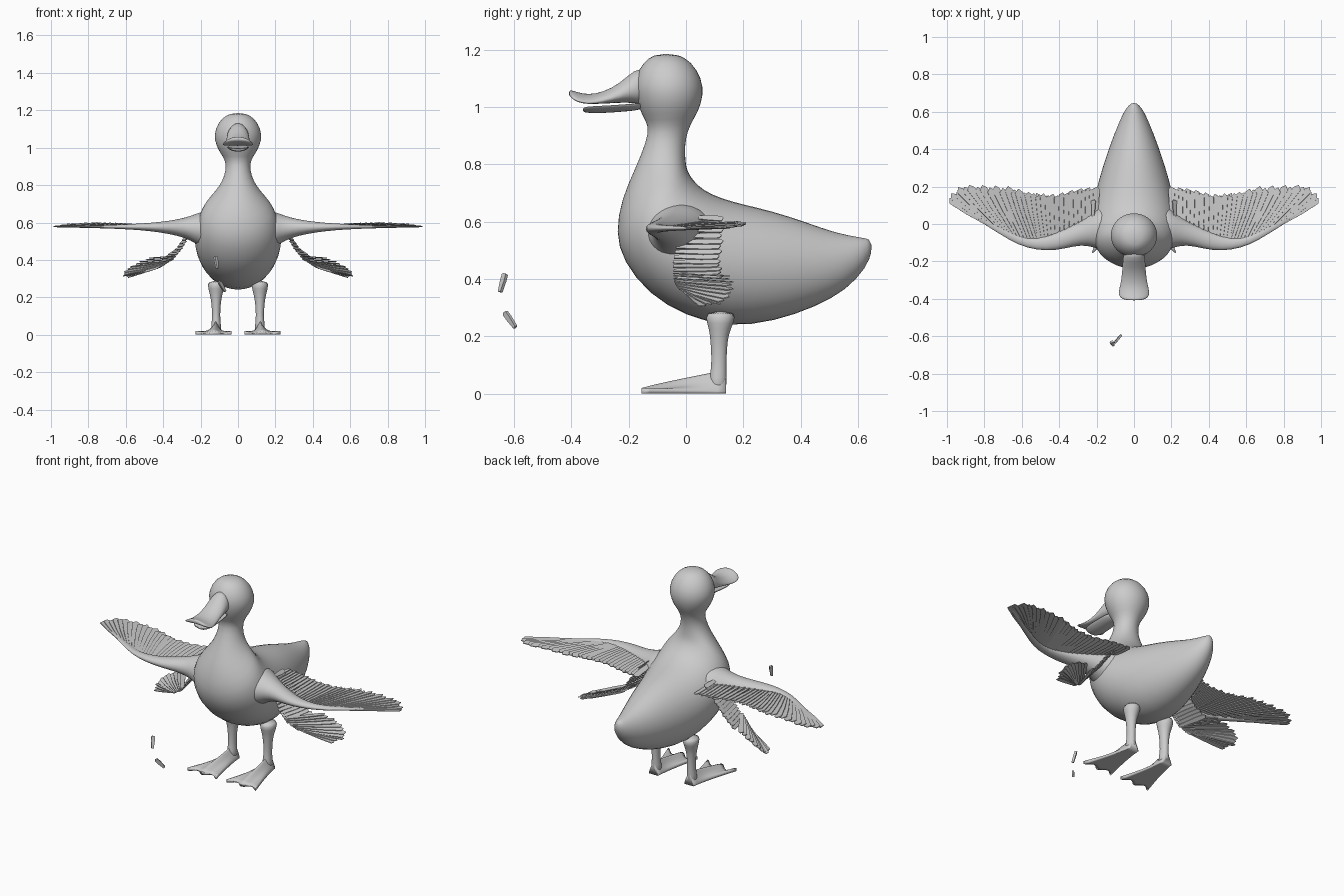
import bpy
import bmesh
from math import sin, cos, pi
from mathutils import Vector

if "Cube" in bpy.data.objects:
    bpy.data.objects.remove(bpy.data.objects["Cube"], do_unlink=True)

GREY = (0.6, 0.6, 0.6, 1)
grey = bpy.data.materials.new("plain_grey")
grey.use_nodes = True
grey.diffuse_color = GREY
grey.node_tree.nodes["Principled BSDF"].inputs["Base Color"].default_value = GREY


def finish(name, bm, mirror=False, subdivide=0, thickness=0, smooth=True):
    mesh = bpy.data.meshes.new(name)
    bmesh.ops.recalc_face_normals(bm, faces=bm.faces)
    bm.to_mesh(mesh)
    bm.free()
    mesh.materials.append(grey)
    obj = bpy.data.objects.new(name, mesh)
    bpy.context.collection.objects.link(obj)
    if thickness:
        solid = obj.modifiers.new("thickness", "SOLIDIFY")
        solid.thickness = thickness
        solid.offset = 0
    if mirror:
        obj.modifiers.new("mirror", "MIRROR").use_mirror_merge = False
    if subdivide:
        sub = obj.modifiers.new("rounding", "SUBSURF")
        sub.levels = sub.render_levels = subdivide
    if smooth:
        for face in mesh.polygons:
            face.use_smooth = True
    return obj


def loft(rings):
    """Skin a list of closed point rings and cap both ends."""
    bm = bmesh.new()
    loops = [[bm.verts.new(p) for p in ring] for ring in rings]
    n = len(loops[0])
    for a, b in zip(loops, loops[1:]):
        for i in range(n):
            j = (i + 1) % n
            bm.faces.new((a[i], a[j], b[j], b[i]))
    bm.faces.new(loops[0])
    bm.faces.new(loops[-1])
    return bm


def ellipse(center, u, v, sides=20):
    c, u, v = Vector(center), Vector(u), Vector(v)
    return [c + u * cos(2 * pi * i / sides) + v * sin(2 * pi * i / sides)
            for i in range(sides)]


def span_ring(y1, z1, y2, z2, width):
    """Ellipse between two side-profile points, with a half width in x."""
    a, b = Vector((0, y1, z1)), Vector((0, y2, z2))
    return ellipse((a + b) / 2, (a - b) / 2, (width, 0, 0))


# Body, neck and head: back edge y, z, front edge y, z, half width
BODY = [
    (.645, .54, .65, .5, .012), (.61, .545, .63, .44, .045),
    (.52, .562, .56, .36, .083), (.42, .6, .45, .3, .125),
    (.3, .64, .31, .25, .17), (.2, .663, .15, .228, .207),
    (.12, .685, 0, .267, .232), (.06, .713, -.13, .342, .238),
    (.025, .747, -.222, .46, .217), (.005, .78, -.248, .56, .19),
    (0, .81, -.226, .68, .13), (-.003, .85, -.18, .78, .085),
    (0, .89, -.138, .88, .063), (.015, .94, -.13, .935, .07),
    (.043, .98, -.155, .97, .1), (.063, 1.04, -.181, 1.04, .13),
    (.057, 1.1, -.181, 1.1, .124), (.02, 1.158, -.152, 1.154, .091),
    (-.03, 1.186, -.11, 1.186, .04),
]
finish("body", loft([span_ring(*r) for r in BODY]), subdivide=1)

# Bill halves: y, top z, bottom z, half width; the sides bend down or up
UPPER = [(-.13, 1.14, 1, .05), (-.18, 1.133, 1.015, .06), (-.23, 1.082, 1.015, .062),
         (-.29, 1.052, 1.011, .067), (-.34, 1.043, 1.012, .078),
         (-.38, 1.052, 1.022, .086), (-.402, 1.06, 1.034, .065), (-.408, 1.056, 1.04, .03)]
LOWER = [(-.14, 1.015, .99, .05), (-.22, 1.005, .983, .055), (-.3, .998, .977, .061),
         (-.35, .997, .979, .055), (-.36, .995, .984, .03)]
for name, rows, bend in (("upper_bill", UPPER, -2.5), ("lower_bill", LOWER, 4)):
    bm = loft([span_ring(y, top, y, low, w) for y, top, low, w in rows])
    for v in bm.verts:
        v.co.z += bend * v.co.x ** 2
    finish(name, bm, subdivide=1)

# Wing arms: x, leading y, trailing y, middle z, half thickness
ARM = [(.12, -.17, .13, .55, .125), (.19, -.135, .09, .562, .1),
       (.25, -.114, .04, .57, .066), (.32, -.118, 0, .573, .044),
       (.42, -.144, -.05, .575, .027), (.52, -.14, -.083, .577, .018),
       (.62, -.113, -.07, .577, .012), (.72, -.053, -.01, .577, .008),
       (.85, .03, .06, .577, .005), (.96, .105, .125, .577, .003)]
finish("wing_arm", loft([
    ellipse((x, (lead + trail) / 2, z), (0, (lead - trail) / 2, 0), (0, 0, h))
    for x, lead, trail, z, h in ARM]), mirror=True, subdivide=1)

# Legs: z, middle y, half depth, half width
LEG = [(.29, .12, .058, .05), (.245, .12, .046, .042), (.21, .116, .033, .032),
       (.16, .115, .028, .024), (.1, .115, .026, .021), (.06, .112, .03, .025),
       (.008, .11, .033, .03)]
finish("leg", loft([ellipse((.117, y, z), (0, d, 0), (w, 0, 0))
                    for z, y, d, w in LEG]), mirror=True, subdivide=1)


# Webbed feet with three toe ridges and a scalloped front edge
def foot_ring(t, columns=16):
    top, bottom = [], []
    half = .03 + .066 * t ** 1.3
    height = .075 * (1 - t) ** .9
    for i in range(columns + 1):
        s = 2 * i / columns - 1
        x = .117 + .013 * t + s * half
        y = .14 - .295 * t + .03 * t ** 3 * sin(pi * s) ** 2
        ridge = .012 * t * cos(pi * s) ** 2
        z = .008 + height * (1 - abs(s)) ** .9 + ridge
        top.append((x, y, z))
        bottom.append((x, y, .002))
    return top + bottom[::-1]


finish("webbed_foot", loft([foot_ring(i / 10) for i in range(11)]), mirror=True)


# Feathers: pointed blades spread between a base line and a tip line
def along(points, t):
    f = t * (len(points) - 1)
    i = min(int(f), len(points) - 2)
    return Vector(points[i]).lerp(Vector(points[i + 1]), f - i)


def add_feather(bm, base, tip, side, width):
    run = tip - base
    side = (side - run * (side.dot(run) / run.length_squared)).normalized() * width / 2
    outline = [(0, -.6), (.6, -1), (.93, -1), (1, -.3), (.95, .9), (.6, 1), (0, .6)]
    bm.faces.new([bm.verts.new(base + run * a + side * b) for a, b in outline])


def feather_row(name, bases, tips, count, width, shingle):
    bm = bmesh.new()
    for i in range(count):
        t = i / (count - 1)
        base, tip = along(bases, t), along(tips, t)
        side = along(tips, min(t + .02, 1)) - along(tips, max(t - .02, 0))
        side = side.normalized() + Vector(shingle)
        tip = base.lerp(tip, 1 - .04 * (i % 2))
        add_feather(bm, base, tip, side, width)
    finish(name, bm, mirror=True, thickness=.004, smooth=False)


feather_row("inner_wing_feathers",
            [(.21, .0, .6), (.3, -.02, .59), (.42, -.07, .58), (.5, -.1, .578)],
            [(.2, .2, .588), (.3, .19, .588), (.42, .16, .588), (.54, .165, .588)],
            15, .034, (0, 0, .25))
feather_row("outer_wing_feathers",
            [(.5, -.1, .578), (.58, -.1, .578), (.66, -.07, .578), (.74, -.02, .577)],
            [(.57, .17, .59), (.67, .2, .595), (.8, .205, .598),
             (.93, .205, .59), (1, .14, .578)],
            16, .042, (0, 0, .2))
feather_row("lower_inner_feathers",
            [(.22, .03, .615), (.26, -.03, .53), (.3, -.045, .46), (.35, -.04, .4)],
            [(.215, .13, .61), (.28, .13, .53), (.33, .12, .46), (.4, .13, .41)],
            13, .026, (.3, 0, 0))
feather_row("lower_outer_feathers",
            [(.34, -.04, .42), (.37, -.035, .39), (.4, -.02, .37), (.43, 0, .355)],
            [(.47, .15, .41), (.54, .165, .385), (.6, .16, .35),
             (.625, .13, .315), (.59, .06, .305)],
            11, .03, (0, 0, .3))

# Two loose feathers drifting in front
bm = bmesh.new()
for base, tip in (((-.111, -.648, .355), (-.12, -.63, .42)),
                  ((-.07, -.595, .232), (-.1, -.632, .285))):
    add_feather(bm, Vector(base), Vector(tip), Vector((1, 1, 0)), .02)
finish("loose_feathers", bm, thickness=.012, smooth=False)
